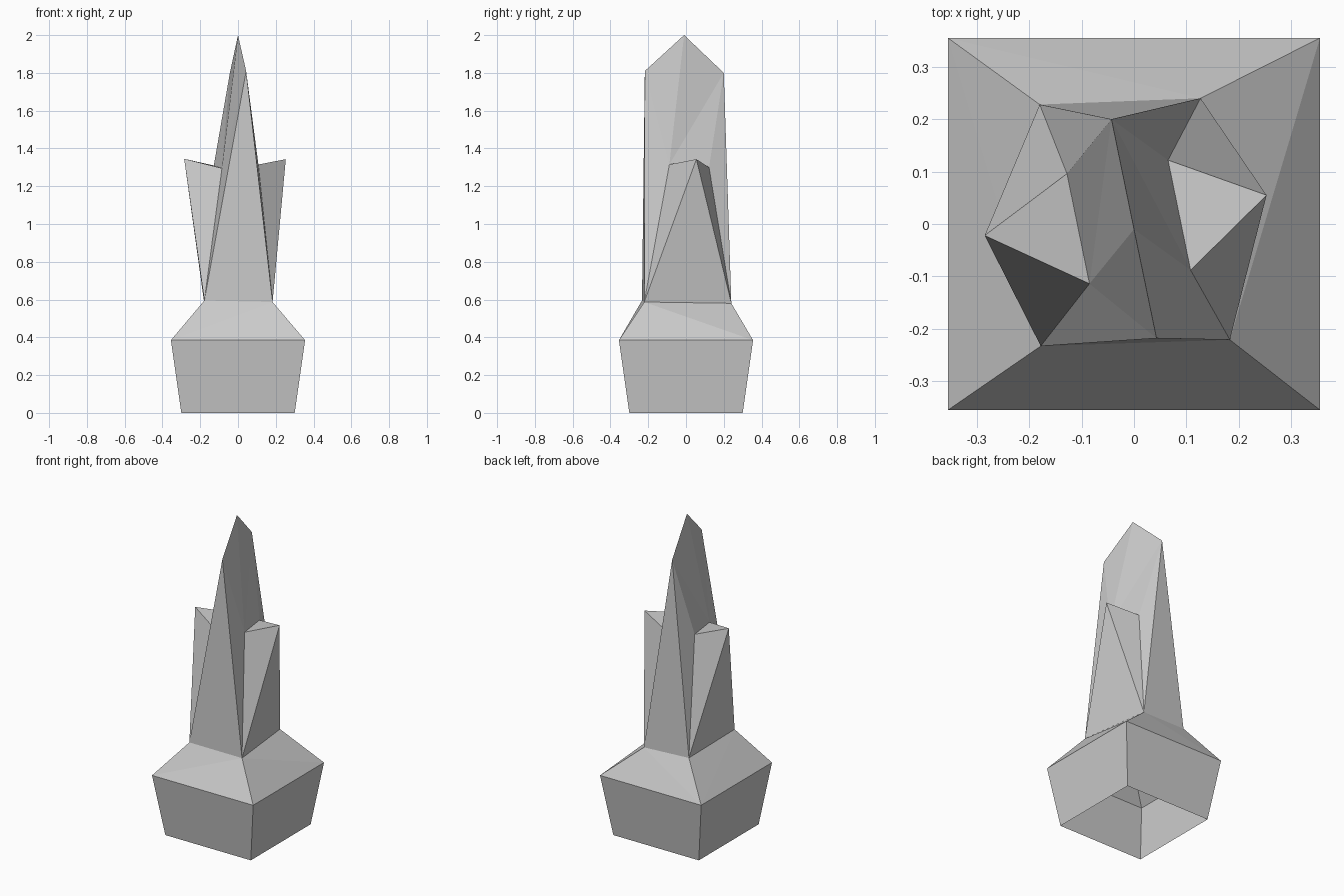
import bpy

if "Cube" in bpy.data.objects:
    bpy.data.objects.remove(bpy.data.objects["Cube"])


def make_part(name, points, faces):
    """Flat-faced mesh from named points; each face is a string of point letters."""
    keys = list(points)
    mesh = bpy.data.meshes.new(name)
    mesh.from_pydata([points[k] for k in keys], [],
                     [[keys.index(c) for c in f] for f in faces])
    mesh.update()
    obj = bpy.data.objects.new(name, mesh)
    bpy.context.collection.objects.link(obj)
    return obj


def square(letters, half, z):
    """Square ring, counter-clockwise from the front left corner."""
    signs = [(-1, -1), (1, -1), (1, 1), (-1, 1)]
    return {k: (half * x, half * y, z) for k, (x, y) in zip(letters, signs)}


# Irregular ring where the crystals meet the base
neck = dict(A=(-0.178, -0.233, 0.595), B=(0.183, -0.221, 0.587),
            C=(0.127, 0.24, 0.58), D=(-0.18, 0.228, 0.59))

# Blade ridge: front point, tip, back point
ridge = dict(F=(0.043, -0.218, 1.81), T=(0, -0.01, 2.0), G=(-0.043, 0.20, 1.80))

# Side crystals: front inner, back inner and outer tip
right = dict(P=(0.108, -0.088, 1.315), Q=(0.065, 0.122, 1.30), R=(0.253, 0.055, 1.343))
left = dict(p=(-0.085, -0.114, 1.295), q=(-0.128, 0.096, 1.31), r=(-0.285, -0.022, 1.345))

# Base: flared open-bottomed box
lower, rim = square("abcd", 0.30, 0), square("efgh", 0.355, 0.385)
make_part("base", {**lower, **rim}, ["abfe", "bcgf", "cdhg", "daeh"])

# Shoulder: sloped faces from the rim up to the neck
make_part("shoulder", {**rim, **neck},
          ["efB", "eBA", "fgB", "gCB", "ghC", "hDC", "heA", "hAD"])

# Main blade: end triangles plus both faceted sides around the side crystals
make_part("main_crystal", {**neck, **ridge, **right, **left},
          ["ABF", "CDG",
           "FBP", "FPT", "TPG", "GPQ", "GQC",
           "FpA", "FTp", "TGp", "Gqp", "GDq"])

# Side crystals growing from the neck
make_part("right_crystal", {**neck, **right}, ["BRP", "BCR", "CQR", "PRQ"])
make_part("left_crystal", {**neck, **left}, ["Apr", "ArD", "Drq", "pqr"])
